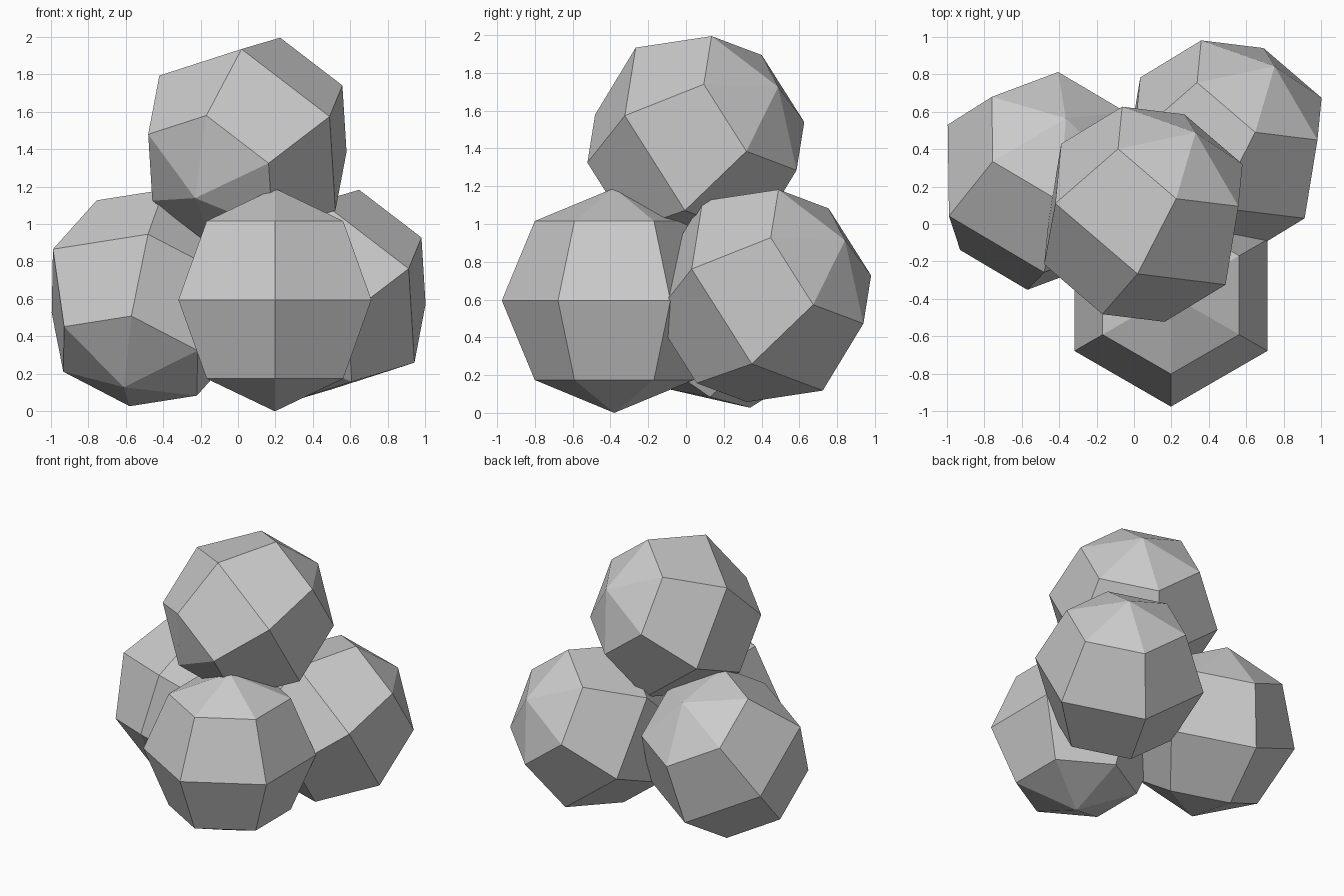
import bpy, bmesh
from mathutils import Matrix, Vector

if "Cube" in bpy.data.objects:
    bpy.data.objects.remove(bpy.data.objects["Cube"])

RADIUS = 0.595


def ball(name, centre, pole, corner):
    """Six-sided, four-ring ball; pole is its axis, corner points at an equator vertex."""
    z = Vector(pole).normalized()
    y = Vector(corner)
    y = (y - z * y.dot(z)).normalized()
    x = y.cross(z)
    rotation = Matrix((x, y, z)).transposed().to_4x4()

    bm = bmesh.new()
    bmesh.ops.create_uvsphere(bm, u_segments=6, v_segments=4, radius=RADIUS)
    mesh = bpy.data.meshes.new(name)
    bm.to_mesh(mesh)
    bm.free()
    obj = bpy.data.objects.new(name, mesh)
    obj.matrix_world = Matrix.Translation(centre) @ rotation
    bpy.context.collection.objects.link(obj)


# Bottom layer: upright front ball, two tilted balls behind it
ball("front_ball", (0.197, -0.38, RADIUS), (0, 0, 1), (0, -1, 0))
ball("left_ball", (-0.487, 0.23, 0.605), (0.125, 0.34, 0.485), (-0.50, -0.19, 0.255))

# Right ball and the stacked top ball share the same tilt
tilt = ((0.28, 0.438, 0.295), (-0.03, -0.32, 0.51))
ball("right_ball", (0.472, 0.406, 0.62), *tilt)
ball("top_ball", (0.05, 0.052, 1.432), *tilt)
